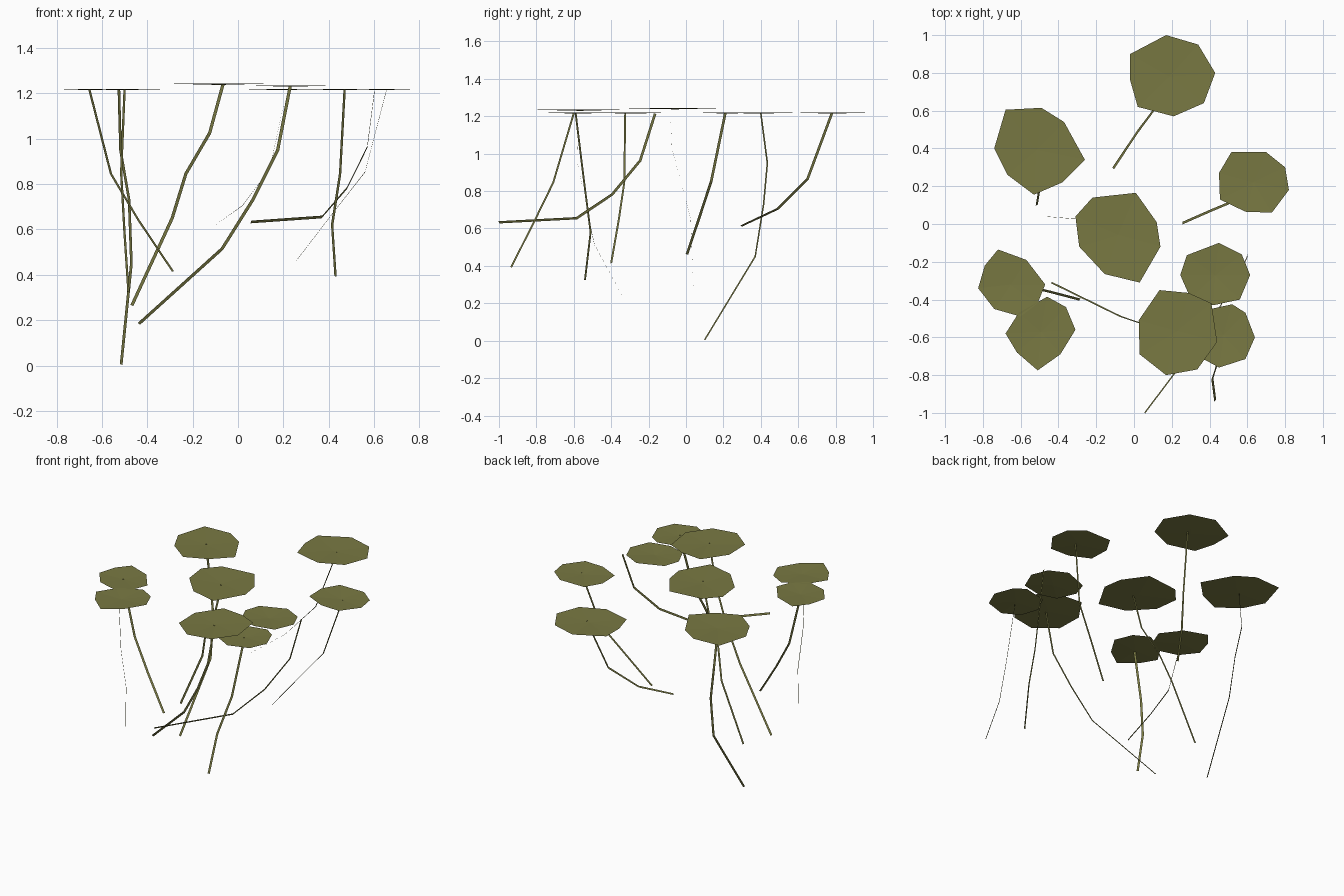
import bpy
from mathutils import Vector

olive = bpy.data.materials.new("olive_green")
olive.diffuse_color = (0.19, 0.19, 0.055, 1)
STEM_WIDTH = 0.014


def add_mesh(name, verts, faces):
    mesh = bpy.data.meshes.new(name)
    mesh.from_pydata(verts, [], faces)
    mesh.materials.append(olive)
    bpy.context.collection.objects.link(bpy.data.objects.new(name, mesh))


def pad(name, rim, z, dip=0.006):
    # slightly dished leaf: a fan from a lowered centre (rim listed clockwise)
    n = len(rim)
    cx, cy = (sum(p[i] for p in rim) / n for i in (0, 1))
    verts = [(x, y, z) for x, y in rim] + [(cx, cy, z - dip)]
    add_mesh(name, verts, [((i + 1) % n, i, n) for i in range(n)])


def ribbon(name, path, across):
    # thin flat stem along the path, widened in the given direction
    pts = [Vector(p) for p in path]
    verts = []
    for i, p in enumerate(pts):
        t = (pts[min(i + 1, len(pts) - 1)] - pts[max(i - 1, 0)]).normalized()
        w = Vector(across)
        w = (w - t * w.dot(t)).normalized() * STEM_WIDTH / 2
        verts += [p - w, p + w]
    add_mesh(name, verts, [(2*i, 2*i + 1, 2*i + 3, 2*i + 2) for i in range(len(pts) - 1)])


def plant(place, rim, stem, across, z=1.22):
    pad(place + "_leaf", rim, z)
    ribbon(place + "_stem", stem, across)


# back row
plant("back",
      [(-.02, .9), (.17, 1), (.34, .95), (.43, .8), (.37, .64), (.21, .57), (.02, .62), (-.02, .76)],
      [(.215, .78, 1.216), (.14, .65, .865), (.02, .49, .705), (-.11, .295, .613)], (0, 1, 0))
plant("back_left",
      [(-.68, .605), (-.49, .615), (-.37, .54), (-.26, .34), (-.38, .22), (-.53, .155), (-.67, .26), (-.74, .4)],
      [(-.525, .4, 1.216), (-.518, .435, .95), (-.48, .415, .73), (-.47, .37, .45), (-.515, .1, .005)], (1, .7, 0))
plant("back_right",
      [(.515, .38), (.7, .38), (.8, .3), (.82, .18), (.73, .06), (.59, .065), (.455, .13), (.45, .27)],
      [(.655, .21, 1.216), (.56, .135, .853), (.405, .07, .655), (.257, .005, .462)], (.1, 1, 0))

# middle
plant("middle",
      [(-.22, .14), (.01, .165), (.12, .01), (.14, -.12), (.03, -.31), (-.155, -.265), (-.29, -.12), (-.31, .04)],
      [(-.066, -.085, 1.24), (-.125, -.075, 1.025), (-.23, -.025, .845), (-.29, .025, .65), (-.468, .04, .265)],
      (1, 0, 0), z=1.243)

# front left pair
plant("left",
      [(-.72, -.135), (-.57, -.19), (-.47, -.32), (-.51, -.42), (-.6, -.49), (-.74, -.45), (-.825, -.34), (-.79, -.22)],
      [(-.655, -.325, 1.216), (-.56, -.33, .845), (-.44, -.36, .643), (-.287, -.4, .415)], (1, 1, 0))
plant("front_left",
      [(-.68, -.58), (-.61, -.47), (-.46, -.385), (-.36, -.44), (-.31, -.56), (-.39, -.69), (-.51, -.775), (-.62, -.68)],
      [(-.5, -.59, 1.216), (-.515, -.545, .85), (-.5, -.51, .58), (-.483, -.54, .325)], (.7, -.7, 0))

# front right group
plant("front",
      [(.135, -.35), (.29, -.365), (.41, -.42), (.44, -.625), (.335, -.77), (.17, -.8), (.03, -.69), (.025, -.51)],
      [(.23, -.585, 1.231), (.175, -.58, .95), (.065, -.535, .73), (-.07, -.49, .515), (-.437, -.31, .184)],
      (1, 0, 0), z=1.235)
plant("right",
      [(.28, -.165), (.45, -.1), (.57, -.16), (.615, -.27), (.56, -.4), (.42, -.43), (.3, -.395), (.245, -.27)],
      [(.602, -.165, 1.214), (.57, -.245, .963), (.48, -.395, .782), (.37, -.585, .655), (.057, -1, .633)], (0, .7, -.7))
plant("front_right",
      [(.52, -.425), (.59, -.47), (.64, -.6), (.59, -.715), (.45, -.76), (.34, -.7), (.3, -.58), (.36, -.46)],
      [(.47, -.6, 1.216), (.45, -.71, .845), (.415, -.82, .62), (.43, -.935, .393)], (.7, .7, 0))
